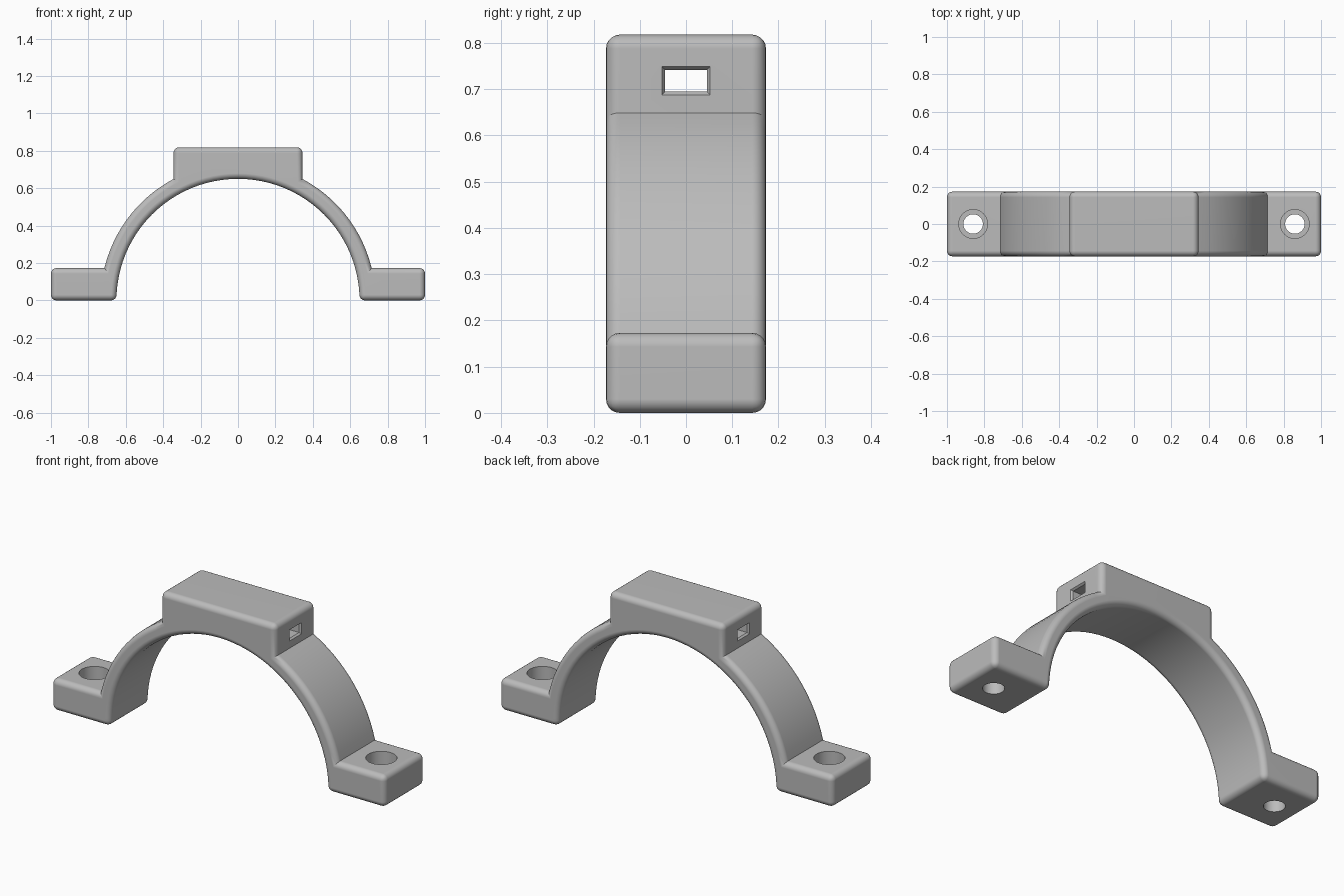
import bpy, bmesh, math

if "Cube" in bpy.data.objects:
    bpy.data.objects.remove(bpy.data.objects["Cube"])

HALF_Y = 0.173               # half depth of the clamp
R_IN, R_OUT = 0.65, 0.735    # strap radii
FOOT_Z, TOP_Z, TOP_X = 0.173, 0.818, 0.345
ROUND = 0.03                 # rounding of the outer edges
HOLE_X = 0.86

grey = bpy.data.materials.new("grey plastic")
grey.diffuse_color = (0.5, 0.5, 0.5, 1)
grey.use_nodes = True
grey.node_tree.nodes["Principled BSDF"].inputs["Base Color"].default_value = grey.diffuse_color


def arc(r, a0, a1, n):
    return [(r * math.cos(a0 + (a1 - a0) * i / n), r * math.sin(a0 + (a1 - a0) * i / n))
            for i in range(n + 1)]


def finish(name, bm):
    bmesh.ops.recalc_face_normals(bm, faces=bm.faces[:])
    mesh = bpy.data.meshes.new(name)
    bm.to_mesh(mesh)
    bm.free()
    mesh.materials.append(grey)
    obj = bpy.data.objects.new(name, mesh)
    bpy.context.collection.objects.link(obj)
    return obj


def loft(name, rings):
    """Closed solid through rings of points with equal counts."""
    bm = bmesh.new()
    loops = [[bm.verts.new(p) for p in ring] for ring in rings]
    n = len(loops[0])
    for a, b in zip(loops, loops[1:]):
        for i in range(n):
            bm.faces.new((a[i], a[(i + 1) % n], b[(i + 1) % n], b[i]))
    bm.faces.new(loops[0])
    bm.faces.new(loops[-1])
    return finish(name, bm)


# Clamp outline: foot, strap and top block, mirrored, closed by the inner arc
half = [(1, 0), (1, FOOT_Z)]
half += arc(R_OUT, math.asin(FOOT_Z / R_OUT), math.acos(TOP_X / R_OUT), 13)
half += [(TOP_X, TOP_Z)]
outline = half + [(-x, z) for x, z in reversed(half)] + arc(R_IN, math.pi, 0, 48)

# Extrude the outline, round the rims and the convex corners
bm = bmesh.new()
front = [bm.verts.new((x, -HALF_Y, z)) for x, z in outline]
back = [bm.verts.new((x, HALF_Y, z)) for x, z in outline]
bm.faces.new(front)
bm.faces.new(back[::-1])
n = len(outline)
for i in range(n):
    j = (i + 1) % n
    bm.faces.new((front[j], front[i], back[i], back[j]))
bmesh.ops.recalc_face_normals(bm, faces=bm.faces[:])
corners = {(1, 0), (1, FOOT_Z), (TOP_X, TOP_Z), (R_IN, 0)}


def rounded(edge):
    a, b = edge.verts
    if abs(a.co.y - b.co.y) < 1e-4:
        return True
    return any(math.hypot(abs(a.co.x) - x, a.co.z - z) < 1e-4 for x, z in corners)


bmesh.ops.bevel(bm, geom=[e for e in bm.edges if rounded(e)], offset=ROUND,
                offset_type='OFFSET', segments=5, profile=0.5, affect='EDGES',
                clamp_overlap=False, loop_slide=True)
clamp = finish("pipe_clamp", bm)

# Screw holes with counterbores
cutters = []
for side, x in (("left", -HOLE_X), ("right", HOLE_X)):
    steps = [(0.052, -0.05), (0.052, 0.07), (0.077, 0.07), (0.077, 0.25)]
    rings = [[(x + px, py, z) for px, py in arc(r, 0, math.tau, 40)[:-1]] for r, z in steps]
    cutters.append(loft(side + "_screw_hole_cutter", rings))

# Slot through the top block with chamfered mouths
rings = []
for x, grow in ((-0.4, 0.007), (-TOP_X, 0.007), (-0.335, 0), (0.335, 0), (TOP_X, 0.007), (0.4, 0.007)):
    hy, z0, z1 = 0.045 + grow, 0.695 - grow, 0.742 + grow
    rings.append([(x, -hy, z0), (x, hy, z0), (x, hy, z1), (x, -hy, z1)])
cutters.append(loft("strap_slot_cutter", rings))

bpy.context.view_layer.objects.active = clamp
clamp.select_set(True)
for cutter in cutters:
    mod = clamp.modifiers.new("cut", 'BOOLEAN')
    mod.operation = 'DIFFERENCE'
    mod.solver = 'EXACT'
    mod.object = cutter
    bpy.ops.object.modifier_apply(modifier=mod.name)
for cutter in cutters:
    bpy.data.objects.remove(cutter, do_unlink=True)

# Smooth rounded edges, flat faces kept flat
bpy.ops.object.shade_smooth_by_angle(angle=math.radians(30))
weighted = clamp.modifiers.new("flat_faces", 'WEIGHTED_NORMAL')
weighted.keep_sharp = True
